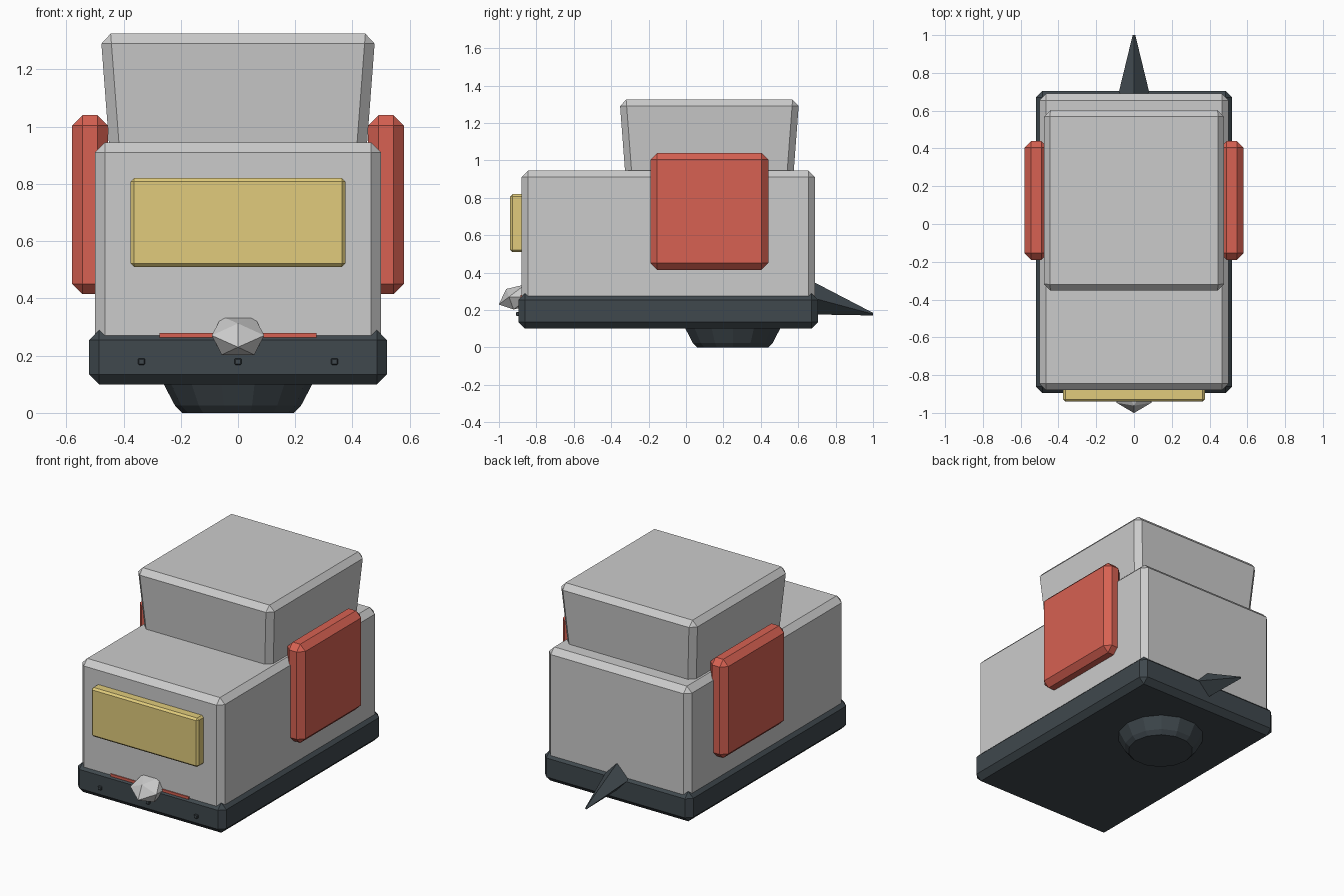
import bpy, bmesh, math
from mathutils import Matrix, Vector

if "Cube" in bpy.data.objects:
    bpy.data.objects.remove(bpy.data.objects["Cube"])


def material(name, color):
    m = bpy.data.materials.new(name)
    m.diffuse_color = (*color, 1)
    m.use_nodes = True
    m.node_tree.nodes["Principled BSDF"].inputs["Base Color"].default_value = m.diffuse_color
    return m


DARK = material("dark", (0.05, 0.065, 0.075))
RED = material("red", (0.68, 0.12, 0.085))
YELLOW = material("yellow", (0.75, 0.6, 0.2))


def finish(bm, name, mat=None):
    bmesh.ops.recalc_face_normals(bm, faces=bm.faces)
    me = bpy.data.meshes.new(name)
    bm.to_mesh(me)
    bm.free()
    if mat:
        me.materials.append(mat)
    ob = bpy.data.objects.new(name, me)
    bpy.context.collection.objects.link(ob)
    return ob


def box(name, lo, hi, bevel=0.0, mat=None, taper=0.0):
    """Chamfered box; taper pulls the bottom edges inward."""
    bm = bmesh.new()
    bmesh.ops.create_cube(bm, size=1)
    lo, hi = Vector(lo), Vector(hi)
    for v in bm.verts:
        low = v.co.z < 0
        s = v.co.copy()
        v.co = Vector([lo[i] + (s[i] + 0.5) * (hi[i] - lo[i]) for i in range(3)])
        if low:
            v.co.x -= math.copysign(taper, s.x)
            v.co.y -= math.copysign(taper, s.y)
    if bevel:
        bmesh.ops.bevel(bm, geom=bm.edges[:], offset=bevel, segments=1,
                        affect='EDGES', profile=0.5)
    return finish(bm, name, mat)


# Main body, dark skirt and flared head
box("body", (-0.5, -0.88, 0.12), (0.5, 0.69, 0.945), 0.035)
box("base_skirt", (-0.52, -0.895, 0.10), (0.52, 0.705, 0.29), 0.035, DARK)
box("head", (-0.48, -0.355, 0.85), (0.48, 0.605, 1.325), 0.035, taper=0.036)

# Side panels
for side, name in ((1, "right_panel"), (-1, "left_panel")):
    a, b = sorted((side * 0.455, side * 0.58))
    box(name, (a, -0.19, 0.415), (b, 0.44, 1.04), 0.036, RED)

# Face screen, mouth strip and front studs
box("face_screen", (-0.375, -0.94, 0.51), (0.375, -0.86, 0.82), 0.012, YELLOW)
box("mouth_strip", (-0.275, -0.886, 0.25), (0.275, -0.87, 0.28), 0, RED)
for i in (-1, 0, 1):
    x = i * 0.337
    box("front_stud", (x - 0.012, -0.908, 0.168), (x + 0.012, -0.88, 0.19), 0.003, DARK)

# Faceted nose: squashed icosahedron tilted downward
bm = bmesh.new()
bmesh.ops.create_icosphere(bm, subdivisions=1, radius=1)
bmesh.ops.transform(bm, verts=bm.verts, matrix=(
    Matrix.Translation((0, -0.89, 0.27)) @ Matrix.Rotation(math.radians(20), 4, 'X')
    @ Matrix.Diagonal((0.108, 0.118, 0.072, 1)) @ Matrix.Rotation(math.radians(90), 4, 'X')
    @ Matrix.Rotation(math.radians(90), 4, 'Z')))
finish(bm, "nose")

# Tail: four-sided spike sloping down to the back
bm = bmesh.new()
ring = []
for y, z, rx, rz in ((0.65, 0.272, 0.092, 0.095), (1.0, 0.178, 0.007, 0.007)):
    ring.append([bm.verts.new((rx * math.cos(k * math.pi / 2), y,
                               z + rz * math.sin(k * math.pi / 2))) for k in range(4)])
for k in range(4):
    bm.faces.new((ring[0][k], ring[0][k - 1], ring[1][k - 1], ring[1][k]))
for r in ring:
    bm.faces.new(r)
finish(bm, "tail_spike", DARK)

# Round foot under the base, built from a stepped profile
SIDES = 14
bm = bmesh.new()
rings = [[bm.verts.new((r * math.cos(2 * math.pi * k / SIDES),
                        0.25 + r * math.sin(2 * math.pi * k / SIDES), z))
          for k in range(SIDES)]
         for r, z in ((0.195, 0), (0.22, 0.025), (0.262, 0.105), (0.262, 0.13))]
for lower, upper in zip(rings, rings[1:]):
    for k in range(SIDES):
        bm.faces.new((lower[k - 1], lower[k], upper[k], upper[k - 1]))
bm.faces.new(rings[0])
bm.faces.new(rings[-1])
finish(bm, "round_foot", DARK)
